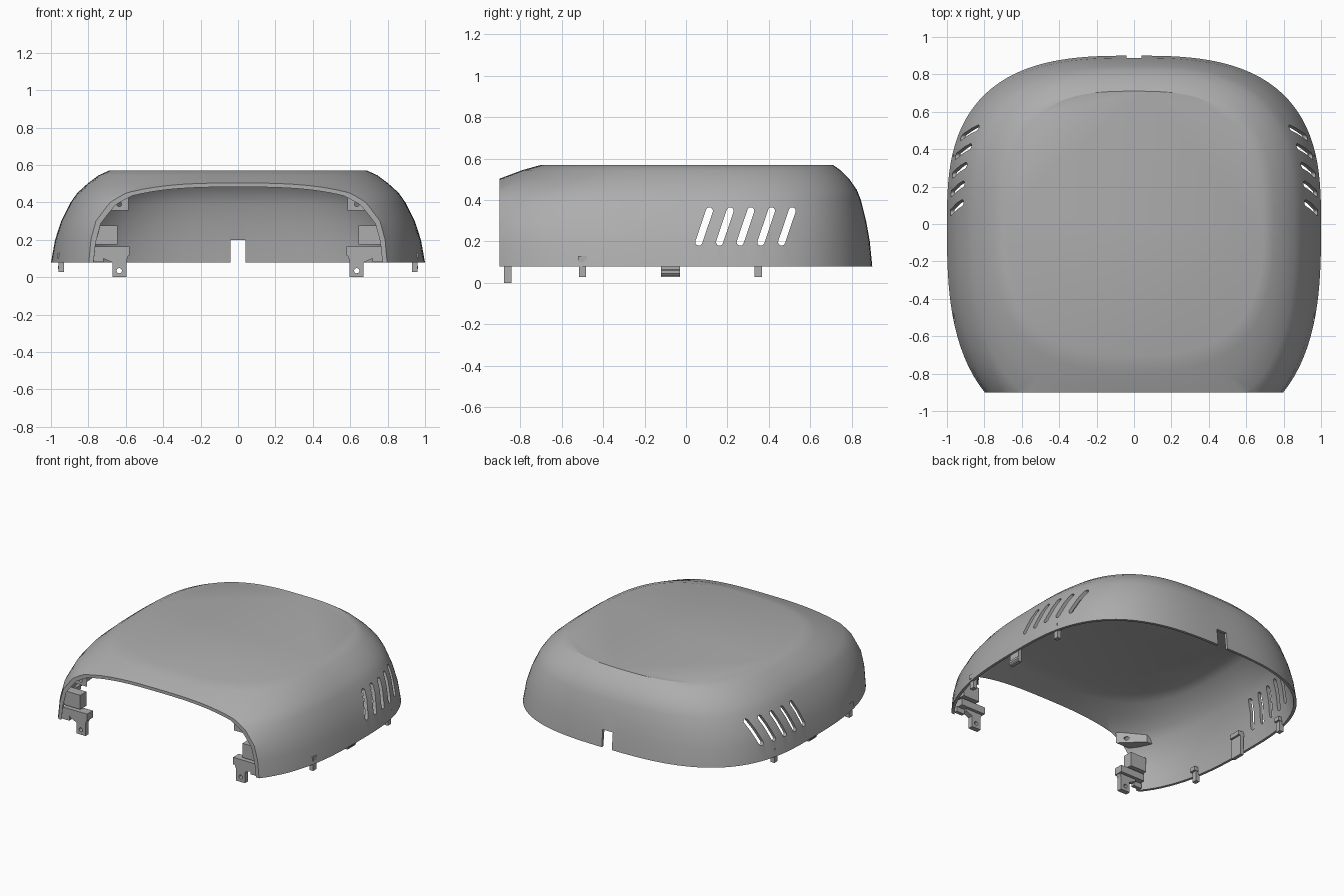
import bpy, bmesh, math
from mathutils import Vector

cube = bpy.data.objects.get("Cube")
if cube:
    bpy.data.objects.remove(cube, do_unlink=True)

grey = bpy.data.materials.new("plain grey")
grey.use_nodes = True
colour = (0.42, 0.42, 0.42, 1)
grey.diffuse_color = colour
grey.node_tree.nodes["Principled BSDF"].inputs["Base Color"].default_value = colour


def add_object(name, bm):
    bmesh.ops.recalc_face_normals(bm, faces=bm.faces)
    mesh = bpy.data.meshes.new(name)
    bm.to_mesh(mesh)
    bm.free()
    mesh.materials.append(grey)
    obj = bpy.data.objects.new(name, mesh)
    bpy.context.collection.objects.link(obj)
    return obj


def loft(name, rings, closed=False):
    """Skin a list of rings; cap the ends, or join last to first."""
    bm = bmesh.new()
    loops = [[bm.verts.new(p) for p in ring] for ring in rings]
    pairs = list(zip(loops, loops[1:]))
    for low, high in pairs:
        for i in range(len(low)):
            j = (i + 1) % len(low)
            bm.faces.new((low[i], low[j], high[j], high[i]))
    bm.faces.new(loops[0])
    bm.faces.new(loops[-1])
    return add_object(name, bm)


def box(name, x, y, z):
    corners = [(x[0], y[0]), (x[1], y[0]), (x[1], y[1]), (x[0], y[1])]
    return loft(name, [[(*c, h) for c in corners] for h in z])


def cut(obj, cutters):
    """Subtract the cutters from the object, then discard them."""
    for c in cutters:
        c.hide_render = True
        mod = obj.modifiers.new("cut", "BOOLEAN")
        mod.operation = "DIFFERENCE"
        mod.solver = "EXACT"
        mod.object = c
    graph = bpy.context.evaluated_depsgraph_get()
    mesh = bpy.data.meshes.new_from_object(obj.evaluated_get(graph))
    obj.modifiers.clear()
    obj.data = mesh
    for c in cutters:
        bpy.data.objects.remove(c, do_unlink=True)


def smooth(obj, angle):
    bpy.ops.object.select_all(action="DESELECT")
    obj.select_set(True)
    bpy.context.view_layer.objects.active = obj
    bpy.ops.object.shade_smooth_by_angle(angle=math.radians(angle))


# Shell levels: height, half width, reach to the back, reach to the front
LEVELS = [
    (0.078, 1.0, 0.9, 1.17), (0.2, 0.978, 0.888, 1.18), (0.3, 0.945, 0.87, 1.18),
    (0.4, 0.895, 0.845, 1.12), (0.45, 0.86, 0.825, 1.05), (0.5, 0.805, 0.79, 0.91),
    (0.545, 0.745, 0.745, 0.79), (0.57, 0.69, 0.71, 0.7),
]
POWER = 2.85
STEPS = 128


def shell_ring(z, a, back, front, inset=0.0):
    ring = []
    for i in range(STEPS):
        t = math.tau * (i + 0.5) / STEPS
        c, s = math.cos(t), math.sin(t)
        b = back if s > 0 else front
        r = (abs(c / (a - inset)) ** POWER + abs(s / (b - inset)) ** POWER) ** (-1 / POWER)
        ring.append((r * c, r * s, z))
    return ring


# Domed shell with an inner wall
outer = [shell_ring(*lv) for lv in LEVELS]
inner = [shell_ring(max(z - 0.015, LEVELS[0][0]), a, b, f, 0.018) for z, a, b, f in LEVELS]
shell = loft("shell", inner[::-1] + outer)

# Front opening, rear notch and slanted side vents
cutters = [box("front_cutter", (-2, 2), (-2, -0.9), (-1, 1)),
           box("notch_cutter", (-0.04, 0.04), (0.7, 1.1), (0, 0.2))]
low, high, radius = Vector((0.062, 0.197)), Vector((0.113, 0.348)), 0.017
lean = math.atan2(high.y - low.y, high.x - low.x)
for k in range(5):
    outline = []
    for centre, start in ((high, lean - math.pi / 2), (low, lean + math.pi / 2)):
        for i in range(9):
            t = start + math.pi * i / 8
            outline.append((centre.x + 0.1 * k + radius * math.cos(t),
                            centre.y + radius * math.sin(t)))
    cutters.append(loft("vent_cutter", [[(x, *p) for p in outline] for x in (-1.2, 1.2)]))
cut(shell, cutters)
smooth(shell, 30)


def drill(x, z, r):
    circle = [(x + r * math.cos(math.tau * i / 20), z + r * math.sin(math.tau * i / 20))
              for i in range(20)]
    return loft("hole_cutter", [[(p[0], y, p[1]) for p in circle] for y in (-1, -0.6)])


def span(side, a, b):
    return sorted((side * a, side * b))


for side, label in ((1, "left"), (-1, "right")):
    # Locating pins and their heads on the inside wall
    for y, place in ((-0.5, "front"), (0.35, "rear")):
        box(f"{label}_{place}_pin", span(side, 0.93, 0.96), (y - 0.018, y + 0.018), (0.028, 0.12))
        box(f"{label}_{place}_pin_head", span(side, 0.915, 0.965),
            (y - 0.022, y + 0.022), (0.1, 0.13))

    # Wide hooked clip in the middle of the side
    box(f"{label}_clip", span(side, 0.93, 0.955), (-0.12, -0.03), (0.028, 0.19))
    box(f"{label}_clip_head", span(side, 0.915, 0.965), (-0.12, -0.03), (0.17, 0.2))
    hook = [(0.95, 0.03), (0.962, 0.045), (0.962, 0.06), (0.95, 0.07)]
    loft(f"{label}_clip_hook", [[(side * x, y, z) for x, z in hook] for y in (-0.12, -0.03)])

    # Screw tab below the front corner
    tab = box(f"{label}_screw_tab", span(side, 0.597, 0.67), (-0.878, -0.842), (0, 0.13))
    cut(tab, [drill(side * 0.635, 0.035, 0.014)])

    # Lower shelf with a tapered rib beneath it
    box(f"{label}_shelf", span(side, 0.58, 0.775), (-0.885, -0.82), (0.115, 0.165))
    rib = [(0.585, 0.116), (0.6, 0.085), (0.67, 0.078), (0.72, 0.1), (0.72, 0.116)]
    loft(f"{label}_shelf_rib", [[(side * x, y, z) for x, z in rib] for y in (-0.878, -0.842)])
    box(f"{label}_shelf_foot", span(side, 0.72, 0.785), (-0.885, -0.86), (0.08, 0.116))

    # Block fixed to the wall above the shelf
    box(f"{label}_wall_block", span(side, 0.645, 0.775), (-0.87, -0.8), (0.175, 0.277))

    # Upper wedge with a screw hole, narrowing toward the wall
    face = [(0.585, 0.358), (0.585, 0.44), (0.66, 0.415), (0.71, 0.358)]
    end = [(0.73, 0.358), (0.73, 0.41), (0.755, 0.4), (0.775, 0.358)]
    wedge = loft(f"{label}_upper_wedge",
                 [[(side * x, y, z) for x, z in pts] for y, pts in ((-0.88, face), (-0.74, end))])
    cut(wedge, [drill(side * 0.635, 0.39, 0.013)])
